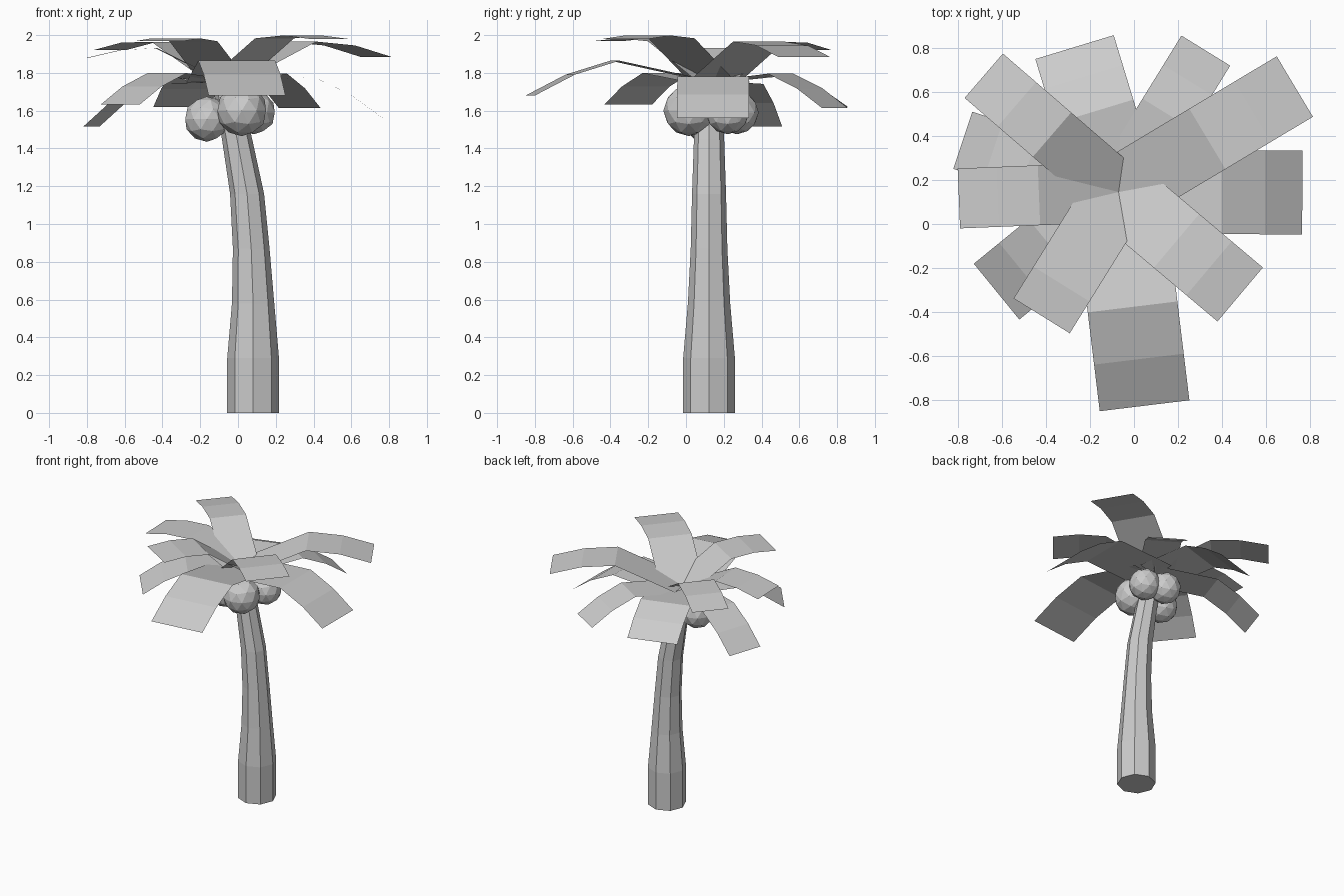
import bpy, bmesh, math
from mathutils import Vector, Matrix

if "Cube" in bpy.data.objects:
    bpy.data.objects.remove(bpy.data.objects["Cube"])

GREY = (0.6, 0.6, 0.6, 1)
mat = bpy.data.materials.new("plain grey")
mat.use_nodes = True
mat.diffuse_color = GREY
mat.node_tree.nodes["Principled BSDF"].inputs["Base Color"].default_value = GREY


def finish(bm, name):
    mesh = bpy.data.meshes.new(name)
    bm.to_mesh(mesh)
    bm.free()
    mesh.materials.append(mat)
    obj = bpy.data.objects.new(name, mesh)
    bpy.context.collection.objects.link(obj)
    return obj


# Trunk: eight-sided tube along a gently bending path (x, z, radius)
def trunk():
    bm = bmesh.new()
    path = [(.08, 0, .137), (.08, .29, .137), (.08, .58, .112), (.07, .87, .097),
            (.048, 1.16, .09), (-.005, 1.45, .08), (-.065, 1.74, .07)]
    rings = []
    for x, z, r in path:
        rings.append([bm.verts.new((x + r * math.cos(k * math.tau / 8),
                                    .122 + r * math.sin(k * math.tau / 8), z))
                      for k in range(8)])
    for low, high in zip(rings, rings[1:]):
        for k in range(8):
            n = (k + 1) % 8
            bm.faces.new((low[k], low[n], high[n], high[k]))
    bm.faces.new(rings[0][::-1])
    bm.faces.new(rings[-1])
    finish(bm, "trunk")


# Leaf: one bent strip, swung and scaled from the crown to reach its tip
CROWN = Vector((-.07, .145, 1.75))
BEND = [Vector((0, 0)), Vector((.467, .03)), Vector((.663, -.065)), Vector((.832, -.188))]


def leaf(index, tip, width):
    reach = Vector(tip) - CROWN
    out = Vector((reach.x, reach.y, 0))
    chord = Vector((out.length, reach.z))
    turn = math.atan2(chord.y, chord.x) - math.atan2(BEND[-1].y, BEND[-1].x)
    size = chord.length / BEND[-1].length
    out.normalize()
    side = Vector((-out.y, out.x, 0)) * width / 2
    bm = bmesh.new()
    rows = []
    for point in BEND:
        p = Matrix.Rotation(turn, 2) @ point * size
        mid = CROWN + out * p.x + Vector((0, 0, p.y))
        rows.append((bm.verts.new(mid - side), bm.verts.new(mid + side)))
    for a, b in zip(rows, rows[1:]):
        bm.faces.new((a[0], b[0], b[1], a[1]))
    finish(bm, f"palm_leaf_{index}")


# Coconut: coarse faceted ball
def coconut(index, centre, radius):
    bm = bmesh.new()
    bmesh.ops.create_icosphere(bm, subdivisions=2, radius=radius,
                               matrix=Matrix.Translation(centre))
    finish(bm, f"coconut_{index}")


trunk()

leaves = [((.764, .143, 1.562), .38), ((.048, -.825, 1.68), .41),
          ((.482, -.32, 1.98), .32), ((-.624, -.307, 1.632), .327),
          ((.73, .624, 1.885), .32), ((-.419, -.417, 1.968), .3),
          ((.326, .787, 1.615), .26), ((-.27, .803, 1.62), .372),
          ((-.682, .673, 1.92), .266), ((-.777, .38, 1.515), .273),
          ((-.795, .116, 1.88), .272)]
for i, (tip, width) in enumerate(leaves, 1):
    leaf(i, tip, width)

nuts = [((.02, .015, 1.6), .135), ((-.165, .1, 1.555), .12),
        ((-.06, .27, 1.59), .115), ((.085, .22, 1.59), .115)]
for i, (centre, radius) in enumerate(nuts, 1):
    coconut(i, centre, radius)
